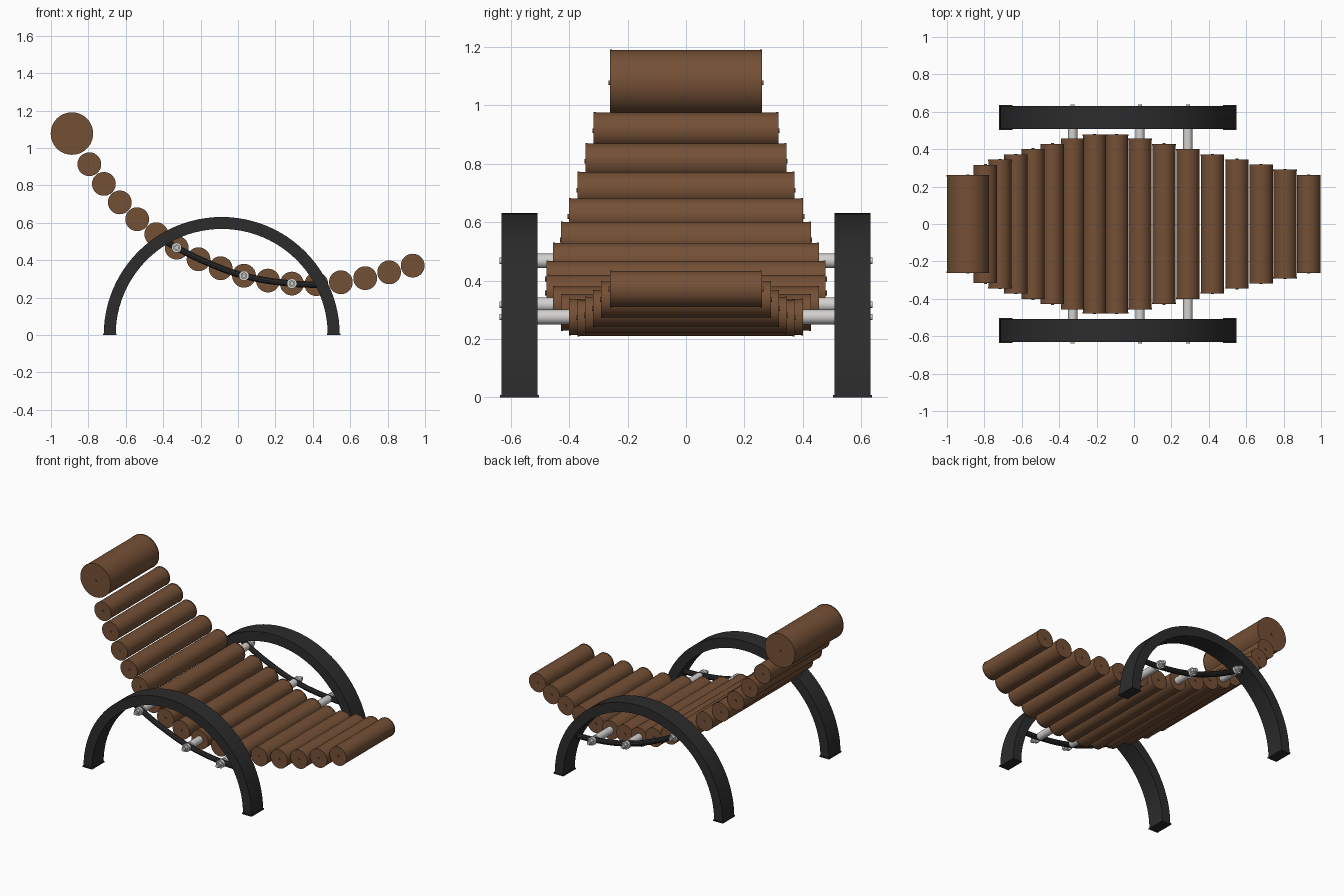
import bpy, bmesh, math

if "Cube" in bpy.data.objects:
    bpy.data.objects.remove(bpy.data.objects["Cube"])


def material(name, rgb, rough):
    m = bpy.data.materials.new(name)
    m.use_nodes = True
    m.diffuse_color = (*rgb, 1)
    node = m.node_tree.nodes["Principled BSDF"]
    node.inputs["Base Color"].default_value = (*rgb, 1)
    node.inputs["Roughness"].default_value = rough
    return m


BROWN = material("brown leather", (0.175, 0.08, 0.036), 0.6)
BLACK = material("black frame", (0.025, 0.025, 0.026), 0.5)
STEEL = material("pale steel", (0.65, 0.64, 0.62), 0.4)


def finish(obj, name, mat):
    obj.name = name
    obj.data.materials.clear()
    obj.data.materials.append(mat)
    bpy.ops.object.select_all(action="DESELECT")
    obj.select_set(True)
    bpy.context.view_layer.objects.active = obj
    bpy.ops.object.shade_smooth_by_angle(angle=math.radians(35))
    return obj


def cylinder(name, x, z, radius, y0, y1, mat, sides=40):
    """Cylinder lying along y, from y0 to y1."""
    bpy.ops.mesh.primitive_cylinder_add(
        vertices=sides, radius=radius, depth=abs(y1 - y0),
        location=(x, (y0 + y1) / 2, z), rotation=(math.pi / 2, 0, 0))
    return finish(bpy.context.object, name, mat)


def box(name, centre, size, mat):
    bpy.ops.mesh.primitive_cube_add(size=1, location=centre)
    bpy.context.object.scale = size
    return finish(bpy.context.object, name, mat)


def arch(name, cx, inner, outer, y0, y1, mat, steps=48):
    """Half ring with a rectangular section, standing on the ground."""
    bm = bmesh.new()
    rings = []
    for i in range(steps + 1):
        a = math.pi * i / steps
        rings.append([bm.verts.new((cx + r * math.cos(a), y, r * math.sin(a)))
                      for r, y in ((inner, y0), (outer, y0), (outer, y1), (inner, y1))])
    for a, b in zip(rings, rings[1:]):
        for k in range(4):
            n = (k + 1) % 4
            bm.faces.new((a[k], a[n], b[n], b[k]))
    bm.faces.new(rings[0])
    bm.faces.new(rings[-1])
    bmesh.ops.recalc_face_normals(bm, faces=bm.faces)
    mesh = bpy.data.meshes.new(name)
    bm.to_mesh(mesh)
    bm.free()
    obj = bpy.data.objects.new(name, mesh)
    bpy.context.collection.objects.link(obj)
    return finish(obj, name, mat)


def tube(name, points, radius, y, mat):
    """Round bar through (x, z) points in the plane at y."""
    curve = bpy.data.curves.new(name, "CURVE")
    curve.dimensions = "3D"
    curve.bevel_depth = radius
    curve.bevel_resolution = 3
    curve.use_fill_caps = True
    spline = curve.splines.new("BEZIER")
    spline.bezier_points.add(len(points) - 1)
    for p, (x, z) in zip(spline.bezier_points, points):
        p.co = (x, y, z)
        p.handle_left_type = p.handle_right_type = "AUTO"
    obj = bpy.data.objects.new(name, curve)
    bpy.context.collection.objects.link(obj)
    bpy.ops.object.select_all(action="DESELECT")
    obj.select_set(True)
    bpy.context.view_layer.objects.active = obj
    bpy.ops.object.convert(target="MESH")
    return finish(bpy.context.object, name, mat)


# Padded rolls: x, z, half length, from the backrest down to the foot end
ROLLS = [
    (-.795, .913, .315), (-.717, .808, .343), (-.632, .709, .37),
    (-.539, .619, .40), (-.437, .539, .427), (-.328, .467, .455),
    (-.211, .405, .477), (-.093, .357, .477), (.032, .317, .455),
    (.16, .291, .427), (.288, .275, .40), (.419, .272, .37),
    (.55, .282, .345), (.68, .304, .317), (.808, .335, .29), (.934, .371, .26),
]


def padded_roll(name, x, z, radius, half):
    cylinder(name, x, z, radius, -half, half, BROWN, 48)
    for side, s in (("left", 1), ("right", -1)):
        # piping at the rim and a button in the middle of each end
        cylinder(f"{name}_{side}_piping", x, z, radius + .0015,
                 s * (half - .006), s * (half + .001), BROWN, 48)
        cylinder(f"{name}_{side}_button", x, z, .008, s * half, s * (half + .005), BROWN, 12)


padded_roll("head_roll", -.888, 1.077, .112, .26)
for i, (x, z, half) in enumerate(ROLLS):
    padded_roll(f"seat_roll_{i + 1}", x, z, .062, half)

# Cross rods run through three of the rolls
RODS = [ROLLS[5][:2], ROLLS[8][:2], ROLLS[10][:2]]
for i, (x, z) in enumerate(RODS):
    cylinder(f"cross_rod_{i + 1}", x, z, .025, -.56, .56, STEEL, 24)

# Arched side frames with foot pads, support bars and bolts
CX, INNER, OUTER = -.087, .567, .631
BAR = [(-.405, .512), RODS[0], (-.15, .381), RODS[1], RODS[2], (.45, .268)]
for label, s in (("back", 1), ("front", -1)):
    arch(f"{label}_arch", CX, INNER, OUTER, s * .508, s * .632, BLACK)
    for end, e in (("head", -1), ("foot", 1)):
        box(f"{label}_{end}_pad", (CX + e * (INNER + OUTER) / 2, s * .57, .004),
            (.072, .134, .008), BLACK)
    tube(f"{label}_support_bar", BAR, .018, s * .572, BLACK)
    for i, (x, z) in enumerate(RODS):
        cylinder(f"{label}_washer_{i + 1}", x, z, .027, s * .585, s * .605, STEEL, 24)
        cylinder(f"{label}_nut_{i + 1}", x, z, .019, s * .605, s * .625, STEEL, 6)
        cylinder(f"{label}_bolt_tip_{i + 1}", x, z, .011, s * .625, s * .638, STEEL, 16)
